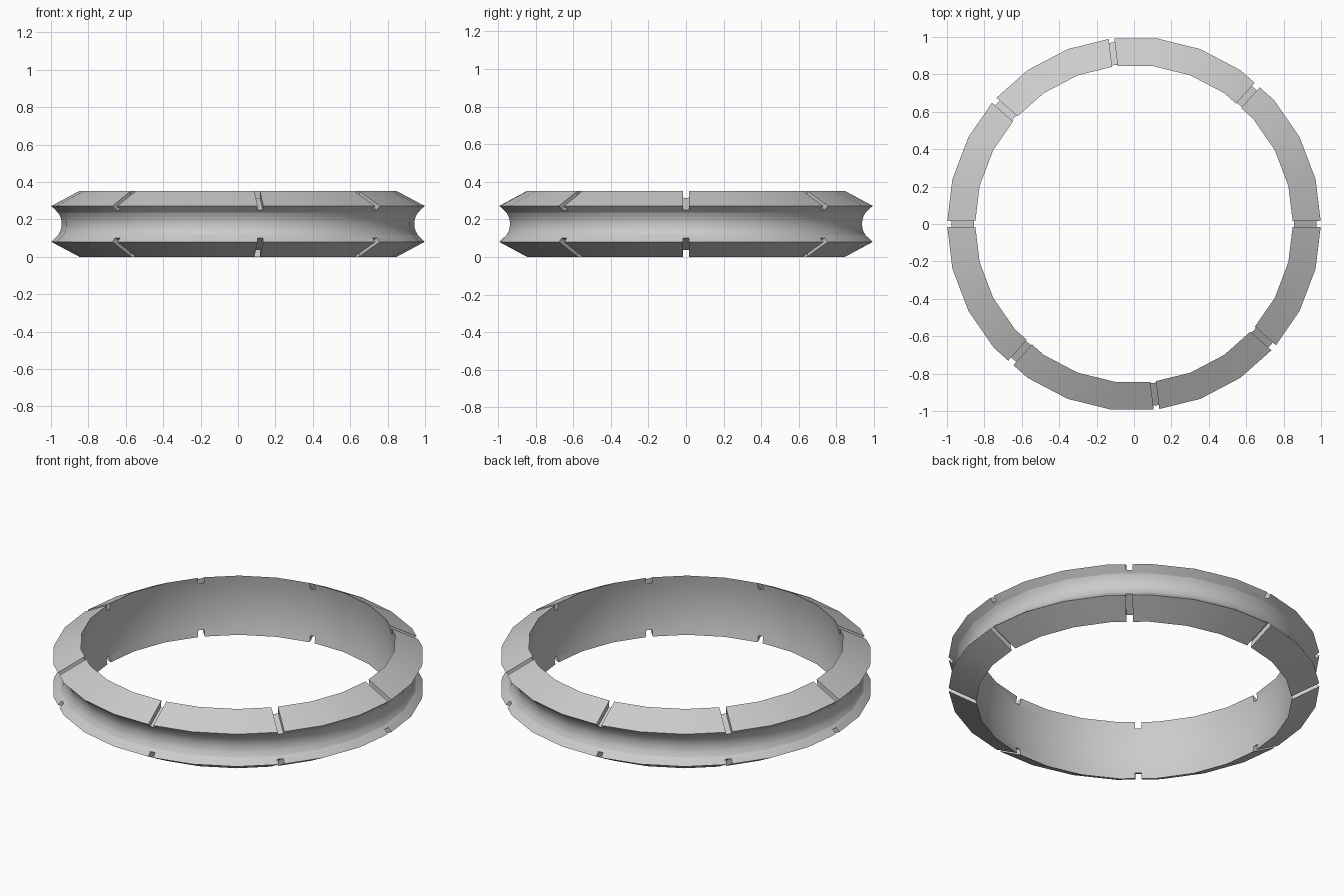
import bpy, bmesh, math
from mathutils import Matrix, Vector

if "Cube" in bpy.data.objects:
    bpy.data.objects.remove(bpy.data.objects["Cube"])

SIDES = 26
STEP = 2 * math.pi / SIDES
H = 0.352
MID = H / 2
R_IN, R_OUT, RIM = 0.85, 1.0, 0.08


def make_object(name, bm):
    bmesh.ops.recalc_face_normals(bm, faces=bm.faces)
    me = bpy.data.meshes.new(name)
    bm.to_mesh(me)
    bm.free()
    ob = bpy.data.objects.new(name, me)
    bpy.context.collection.objects.link(ob)
    return ob


# Ring: outer half profile (radius, height) mirrored about mid height;
# the bore is a shallow spherical zone; the whole profile is revolved
half = [(R_IN, 0), (R_OUT, RIM), (0.962, 0.116), (0.95, 0.137), (0.9445, 0.157)]
profile = half + [(0.943, MID)] + [(r, H - z) for r, z in reversed(half)]
sphere_sq = R_IN ** 2 + MID ** 2
for k in range(7, 0, -1):
    z = H * k / 8
    profile.append((math.sqrt(sphere_sq - (z - MID) ** 2), z))
bm = bmesh.new()
rings = [[bm.verts.new((r * math.cos(i * STEP), r * math.sin(i * STEP), z))
          for r, z in profile] for i in range(SIDES)]
n = len(profile)
for i in range(SIDES):
    a, b = rings[i], rings[(i + 1) % SIDES]
    for j in range(n):
        k = (j + 1) % n
        bm.faces.new((a[j], b[j], b[k], a[k]))
ring = make_object("grooved_ring", bm)

# Slot cutters: thin bars lying along the sloping top and bottom faces
slope = math.atan2(RIM, R_OUT - R_IN)
bm = bmesh.new()
for s in (0, 3.5, 7, 10, 13, 16.5, 20, 23):
    width = 0.03 if s % 13 in (0, 7) else 0.036
    # at mid-facet slots the surface lies slightly nearer the centre
    shrink = math.cos(STEP / 2) if s % 1 else 1
    for top in (True, False):
        tilt, z = (slope, H - RIM / 2) if top else (-slope, RIM / 2)
        m = (Matrix.Rotation(s * STEP, 4, 'Z')
             @ Matrix.Translation(Vector((0.925 * shrink, 0, z)))
             @ Matrix.Rotation(tilt, 4, 'Y')
             @ Matrix.Diagonal((0.3, width, 0.06, 1)))
        bmesh.ops.create_cube(bm, size=1, matrix=m)
cutter = make_object("slot_cutters", bm)
cutter.hide_render = True

# Cut the slots and bake the result
mod = ring.modifiers.new("slots", 'BOOLEAN')
mod.operation = 'DIFFERENCE'
mod.solver = 'EXACT'
mod.object = cutter
bpy.context.view_layer.objects.active = ring
ring.select_set(True)
bpy.ops.object.modifier_apply(modifier=mod.name)
bpy.data.objects.remove(cutter)

# Smooth round surfaces, keep the rims and slot edges crisp
bpy.ops.object.shade_smooth_by_angle(angle=math.radians(16.5))
